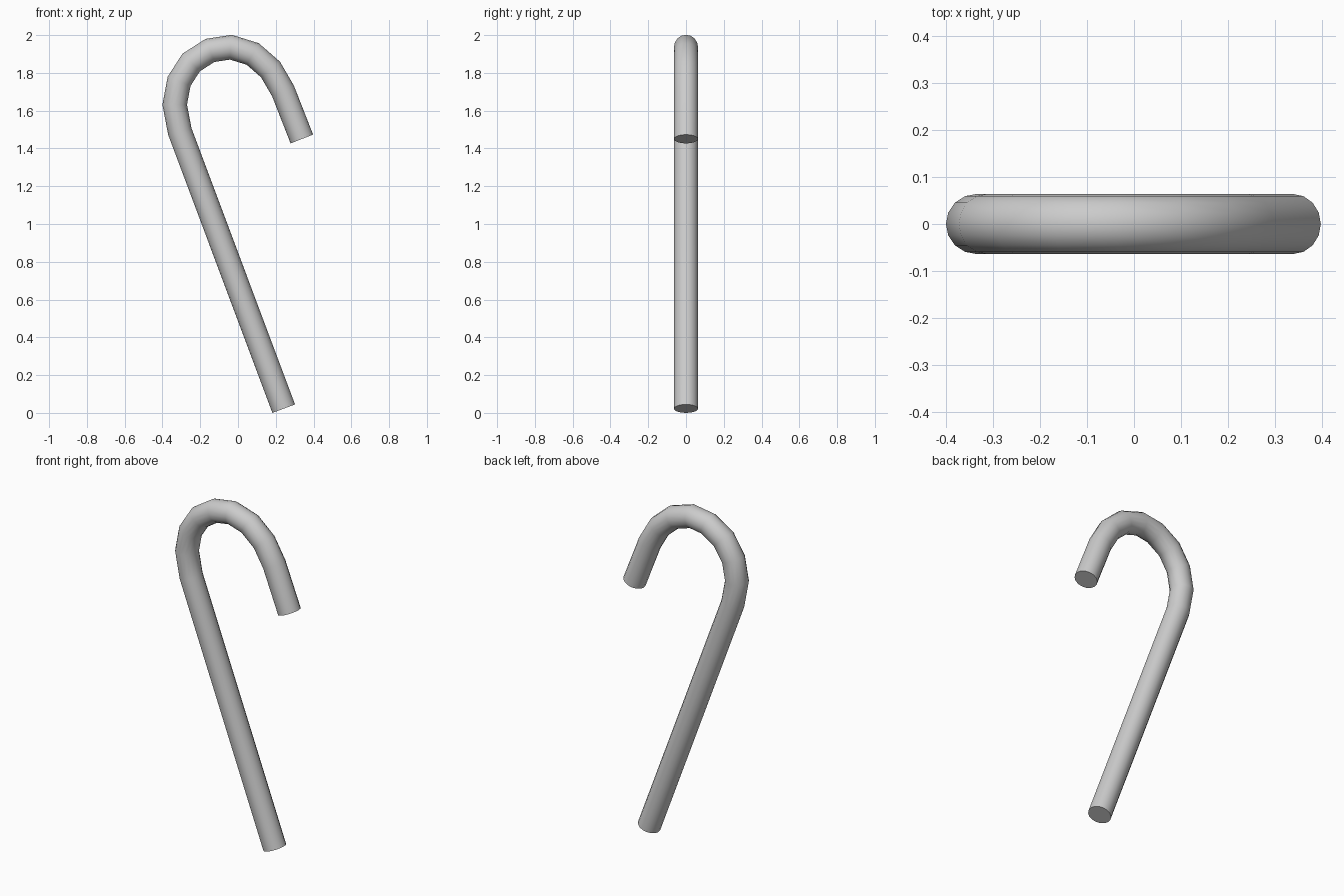
import bpy, bmesh, math
from mathutils import Vector

if "Cube" in bpy.data.objects:
    bpy.data.objects.remove(bpy.data.objects["Cube"])

RADIUS, SIDES = 0.064, 16

# Centre line of the cane in the x-z plane: foot, shaft top, hook, tip
path = [Vector((x, 0, z)) for x, z in [
    (0.242, 0.0224), (-0.308, 1.490), (-0.335, 1.632), (-0.312, 1.755),
    (-0.248, 1.855), (-0.148, 1.919), (-0.038, 1.936), (0.078, 1.900),
    (0.172, 1.818), (0.238, 1.705), (0.338, 1.450)]]


def sweep_tube(name, pts, radius, sides):
    bm = bmesh.new()
    y_axis = Vector((0, 1, 0))
    rings = []
    for i, p in enumerate(pts):
        d_in = (p - pts[i - 1]).normalized() if i else Vector()
        d_out = (pts[i + 1] - p).normalized() if i < len(pts) - 1 else Vector()
        side = y_axis.cross((d_in + d_out).normalized())
        # Widen mitred joints so the tube keeps its thickness
        half = d_in.angle(d_out) / 2 if d_in.length and d_out.length else 0
        rings.append([bm.verts.new(
            p + side * (radius / math.cos(half) * math.cos(a)) + y_axis * (radius * math.sin(a)))
            for a in (2 * math.pi * k / sides for k in range(sides))])
    for r0, r1 in zip(rings, rings[1:]):
        for k in range(sides):
            n = (k + 1) % sides
            bm.faces.new((r0[k], r0[n], r1[n], r1[k]))
    # Flat end caps
    bm.faces.new(rings[0])
    bm.faces.new(rings[-1])
    bmesh.ops.recalc_face_normals(bm, faces=bm.faces[:])
    mesh = bpy.data.meshes.new(name)
    bm.to_mesh(mesh)
    bm.free()
    obj = bpy.data.objects.new(name, mesh)
    bpy.context.collection.objects.link(obj)
    return obj


# Hooked cane, smooth along the tube with sharp cap edges
cane = sweep_tube("hooked_cane", path, RADIUS, SIDES)
bpy.context.view_layer.objects.active = cane
cane.select_set(True)
bpy.ops.object.shade_smooth_by_angle(angle=math.radians(40))
